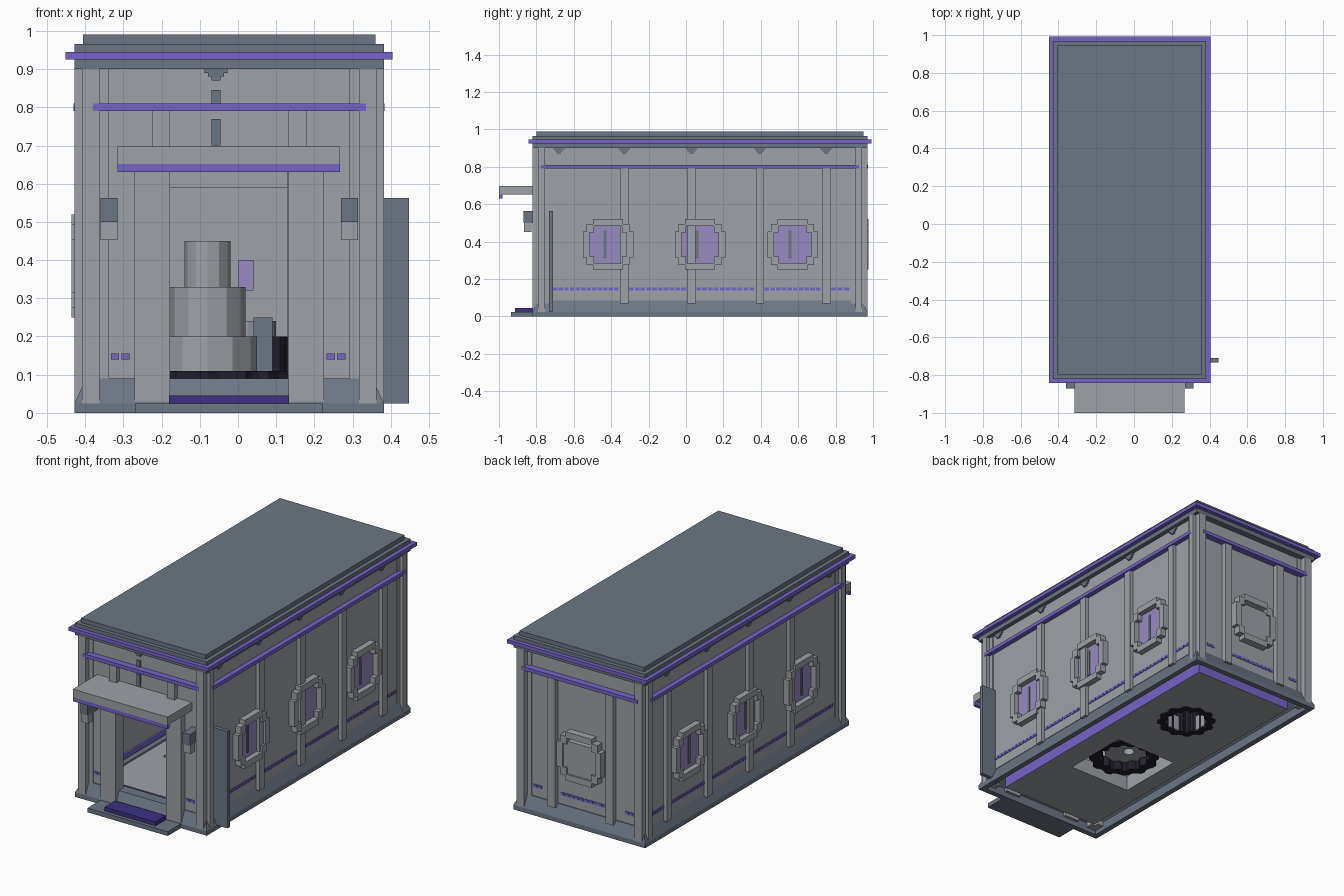
import bpy, bmesh
from math import cos, sin, pi

cube = bpy.data.objects.get("Cube")
if cube:
    bpy.data.objects.remove(cube, do_unlink=True)


def material(name, rgb):
    m = bpy.data.materials.new(name)
    m.use_nodes = True
    m.diffuse_color = (*rgb, 1)
    m.node_tree.nodes["Principled BSDF"].inputs["Base Color"].default_value = (*rgb, 1)
    return m


STONE = material("light stone", (.34, .36, .39))
SLATE = material("dark slate", (.15, .18, .23))
PURPLE = material("purple trim", (.18, .13, .56))
MAT = material("deep purple mat", (.045, .03, .22))
GLASS = material("lilac glass", (.31, .26, .52))
BLACK = material("black iron", (.015, .014, .025))

CX, CY = -.023, .075      # centre of the building
HX, HY = .405, .895       # half size of the building


def finish(name, mat, bm):
    bmesh.ops.recalc_face_normals(bm, faces=bm.faces)
    me = bpy.data.meshes.new(name)
    bm.to_mesh(me)
    bm.free()
    me.materials.append(mat)
    ob = bpy.data.objects.new(name, me)
    bpy.context.collection.objects.link(ob)
    return ob


def boxes(name, mat, items):
    """One object from boxes given as (x0, x1, y0, y1, z0, z1)."""
    bm = bmesh.new()
    for b in items:
        lo = [min(b[i], b[i + 1]) for i in (0, 2, 4)]
        hi = [max(b[i], b[i + 1]) for i in (0, 2, 4)]
        for v in bmesh.ops.create_cube(bm, size=1)["verts"]:
            v.co = [h if c > 0 else l for c, l, h in zip(v.co, lo, hi)]
    return finish(name, mat, bm)


def slab(name, mat, inset, z0, z1):
    return boxes(name, mat, [(CX - HX + inset, CX + HX - inset,
                              CY - HY + inset, CY + HY - inset, z0, z1)])


def bridge(bm, loops):
    n = len(loops[0])
    for a, b in zip(loops, loops[1:] + loops[:1]):
        for i in range(n):
            bm.faces.new((a[i], a[(i + 1) % n], b[(i + 1) % n], b[i]))


def ring(name, mat, x, y, r_out, r_in, z0, z1, n=24, tooth=0):
    bm = bmesh.new()
    loops = []
    for r, z in ((r_out, z0), (r_out, z1), (r_in, z1), (r_in, z0)):
        loops.append([bm.verts.new((x + (r + tooth * (i // 2 % 2)) * cos(2 * pi * i / n),
                                    y + (r + tooth * (i // 2 % 2)) * sin(2 * pi * i / n), z))
                      for i in range(n)])
    bridge(bm, loops)
    return finish(name, mat, bm)


# Plinth: hollow rectangular ring with a sloped top
bm = bmesh.new()
loops = []
for inset, z in ((0, 0), (0, .025), (.03, .09), (.09, .09), (.03, .05), (.03, 0)):
    loops.append([bm.verts.new((CX + sx * (HX - inset), CY + sy * (HY - inset), z))
                  for sx, sy in ((-1, -1), (1, -1), (1, 1), (-1, 1))])
bridge(bm, loops)
finish("plinth", SLATE, bm)

# Floor slab with purple edges and two openings
floor = slab("floor", STONE, .10, .005, .09)
floor.data.materials.append(PURPLE)
for p in floor.data.polygons:
    p.material_index = int(abs(p.normal.z) < .5)
cutter = boxes("floor_cutter", STONE, [(-.23, .15, -.33, .05, -.1, .2),
                                       (-.10, .10, .33, .53, -.1, .2)])
cutter.hide_render = True
mod = floor.modifiers.new("openings", "BOOLEAN")
mod.object = cutter
mod.solver = "EXACT"
bpy.context.view_layer.objects.active = floor
bpy.ops.object.modifier_apply(modifier="openings")
bpy.data.objects.remove(cutter, do_unlink=True)
for p in floor.data.polygons:
    inside = abs(p.center.x - CX) < .25 and abs(p.center.y - CY) < .7
    p.material_index = int(abs(p.normal.z) < .5 and not inside)

# Machinery over the openings
ring("front_gear", BLACK, -.05, -.14, .17, .12, .05, .11, 48, .015)
ring("back_gear", BLACK, 0, .43, .14, .10, -.0, .2, 48, .015)
ring("back_drum", STONE, 0, .43, .10, .03, .15, .24)
for i, (r, z0, z1) in enumerate(((.13, .10, .20), (.10, .20, .33), (.06, .33, .45))):
    ring(f"machine_tier_{i + 1}", STONE, -.08, -.14, r, .03, z0, z1, 12)
boxes("machine_cabinet", SLATE, [(.04, .09, -.12, -.02, .09, .25)])
boxes("machine_screen", GLASS, [(0, .04, -.10, -.08, .32, .40)])

# Walls, with a doorway in the front one
WX, WY = HX - .025, HY - .035      # outer wall planes
T = .035
FY, BY = CY - WY, CY + WY
L, R = CX - WX, CX + WX
DL, DR = -.18, .13
boxes("walls", STONE, [
    (L, L + T, FY, BY, .085, .91), (R - T, R, FY, BY, .085, .91),
    (L, R, BY - T, BY, .085, .91),
    (L, DL, FY, FY + T, .085, .91), (DR, R, FY, FY + T, .085, .91),
    (DL, DR, FY, FY + T, .59, .91)])
boxes("inner_skirting", PURPLE, [(CX + s * (WX - T), CX + s * (WX - T - .01), FY + T, BY - T, .10, .125)
                                 for s in (-1, 1)])

# Stepped corner columns
columns = []
for s in (-1, 1):
    for t in (-1, 1):
        columns.append((CX + s * (HX - .065), CX + s * (HX - .02),
                        CY + t * (HY - .09), CY + t * HY, .025, .90))
        columns.append((CX + s * (HX - .09), CX + s * HX,
                        CY + t * (HY - .065), CY + t * (HY - .03), .025, .90))
boxes("corner_columns", STONE, columns)

# Pilasters; the lower ends stop at the plinth
PIL = [-.33, .03, .395, .75]
boxes("side_pilasters", STONE, [(CX + s * WX, CX + s * (HX - .004), y - .022, y + .022, .07, .80)
                                for s in (-1, 1) for y in PIL])
boxes("back_pilasters", STONE, [(CX + s * .155, CX + s * .202, BY, BY + .028, .07, .80)
                                for s in (-1, 1)])
boxes("front_pilasters", STONE, [(CX + s * .155, CX + s * .202, FY, FY - .028, .69, .80)
                                 for s in (-1, 1)])
boxes("door_columns", STONE, [(CX + s * .155, CX + s * .248, FY + .01, CY - HY, .03, .64)
                              for s in (-1, 1)])
boxes("door_lintel", STONE, [(DL, DR, FY, FY - .02, .59, .65)])

# Stepped frame blocks as (u, v) ranges around a centre
FRAME = []
for s in (-1, 1):
    FRAME += [(s * .10, s * .135, -.07, .07), (-.08, .08, s * .10, s * .135)]
    FRAME += [(s * .075, s * .115, t * .065, t * .11) for t in (-1, 1)]
ZC = .385

# Side windows: frame, pane, mullion
frames, panes, bars = [], [], []
for s in (-1, 1):
    for y, bar in ((-.417, -.432), (.075, .06), (.57, .557)):
        frames += [(CX + s * (WX - .01), CX + s * (HX + .008), y + a, y + b, ZC + c, ZC + d)
                   for a, b, c, d in FRAME]
        panes.append((CX + s * WX, CX + s * (WX + .004), y - .10, y + .10, ZC - .10, ZC + .10))
        bars.append((CX + s * WX, CX + s * (WX + .008), bar - .008, bar + .008, ZC - .075, ZC + .075))
boxes("window_frames", STONE, frames)
boxes("window_panes", GLASS, panes)
boxes("window_mullions", SLATE, bars)

# Blind round panel on the back
boxes("back_panel", STONE, [(CX + a, CX + b, BY, BY + .04, ZC + c, ZC + d) for a, b, c, d in FRAME]
      + [(CX - .105, CX + .105, BY, BY + .03, ZC - .105, ZC + .08)])

# Upper purple band and the low dashed strips
boxes("upper_band", PURPLE,
      [(CX + s * (WX - .01), CX + s * (HX + .002), FY + .01, BY - .01, .79, .81) for s in (-1, 1)]
      + [(-.38, .335, CY + t * (WY - .01), CY + t * (HY + .002), .79, .81) for t in (-1, 1)])
strips = []


def dashes(a, b, place):
    n = max(1, round((b - a) / .03))
    step = (b - a) / n
    for i in range(n):
        strips.append(place(a + i * step, a + (i + .8) * step))


for s in (-1, 1):
    for a, b in ((-.71, -.355), (-.305, .005), (.055, .37), (.42, .725), (.775, .88)):
        dashes(a, b, lambda p, q: (CX + s * WX, CX + s * (WX + .004), p, q, .14, .156))
    side = sorted((CX + s * .255, CX + s * .31))
    for wall, out in ((FY, -.004), (BY, .004)):
        dashes(*side, lambda p, q: (p, q, wall, wall + out, .14, .156))
dashes(DL + .01, DR - .01, lambda p, q: (p, q, BY, BY + .004, .14, .156))
boxes("low_strips", PURPLE, strips)

# Small dark ornaments under the cornice and over the door
orn = []
for k in range(3):
    w, z = .03 - .009 * k, .90 - .01 * k
    orn += [(CX + s * WX, CX + s * (WX + .008), y - w, y + w, z - .01, z)
            for s in (-1, 1) for y in [-.68] + PIL]
    orn.append((-.058 - w, -.058 + w, FY, FY - .008, z - .01, z))
orn += [(-.07, -.046, FY, FY - .008, z, z + .035) for z in (.70, .735, .81)]
boxes("ornaments", SLATE, orn)

# Cornice and roof
slab("frieze", SLATE, 0, .90, .925)
slab("cornice", PURPLE, -.023, .925, .945)
slab("roof_lower", SLATE, 0, .945, .966)
slab("roof_upper", SLATE, .022, .966, .99)

# Canopy, lamps, step, mat and open door leaf
boxes("canopy", STONE, [(-.315, .267, -1, FY, .652, .697)])
boxes("canopy_trim", PURPLE, [(-.315, .267, -1, -.982, .63, .652)])
lamp = [(CX + s * .292, CX + s * .337) for s in (-1, 1)]
boxes("lamp_heads", SLATE, [(a, b, -.87, FY, .50, .563) for a, b in lamp])
boxes("lamp_bases", STONE, [(a, b, -.865, -.825, .453, .50) for a, b in lamp])
boxes("entrance_step", SLATE, [(-.27, .223, -.935, -.80, 0, .024)])
boxes("entrance_mat", MAT, [(-.18, .133, -.915, -.822, .024, .046)])
boxes("door_leaf", SLATE, [(.36, .448, -.732, -.71, .025, .563)])
